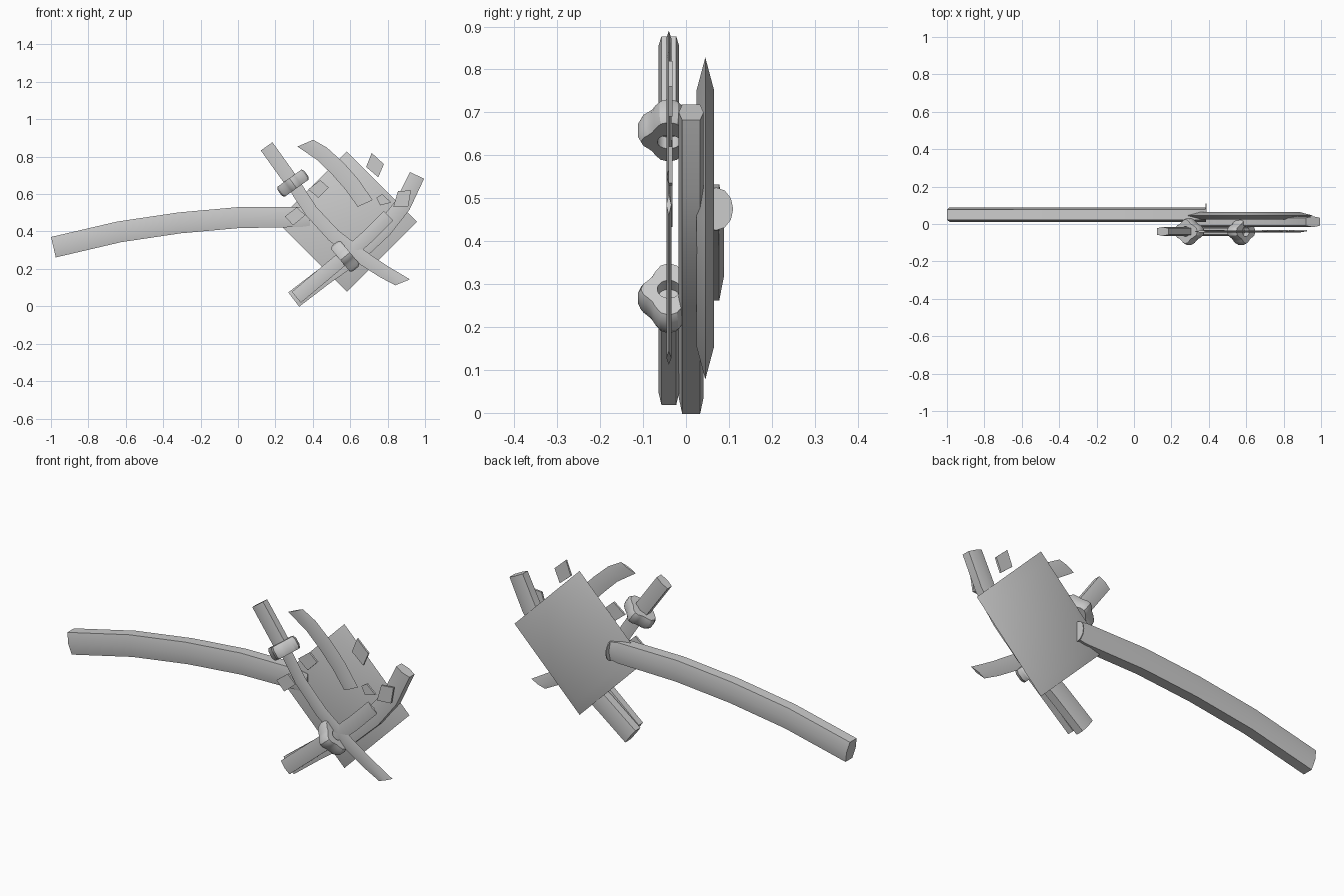
import bpy, math
from mathutils import Vector

if "Cube" in bpy.data.objects:
    bpy.data.objects.remove(bpy.data.objects["Cube"])


def make(name, verts, faces):
    mesh = bpy.data.meshes.new(name)
    mesh.from_pydata(verts, [], faces)
    ob = bpy.data.objects.new(name, mesh)
    bpy.context.collection.objects.link(ob)
    bpy.ops.object.select_all(action='DESELECT')
    ob.select_set(True)
    bpy.context.view_layer.objects.active = ob
    bpy.ops.object.mode_set(mode='EDIT')
    bpy.ops.mesh.select_all(action='SELECT')
    bpy.ops.mesh.normals_make_consistent(inside=False)
    bpy.ops.object.mode_set(mode='OBJECT')
    bpy.ops.object.shade_smooth_by_angle(angle=math.radians(30))
    return ob


def loft(name, rings, closed=False):
    """Skin equal-sized rings; closed joins last to first, otherwise cap ends."""
    n, m = len(rings[0]), len(rings)
    faces = []
    for r in range(m if closed else m - 1):
        a, b = r * n, ((r + 1) % m) * n
        faces += [(a + k, a + (k + 1) % n, b + (k + 1) % n, b + k) for k in range(n)]
    if not closed:
        faces += [tuple(range(n)), tuple(range((m - 1) * n, m * n))]
    return make(name, [p for r in rings for p in r], faces)


def sweep(name, path, widths, y, section, shear=(0, 0)):
    """Sweep a section of (width factor, y offset) along an xz path; shear slants the ends."""
    pts = [Vector((x, 0, z)) for x, z in path]
    rings = []
    for i, p in enumerate(pts):
        t = (pts[min(i + 1, len(pts) - 1)] - pts[max(i - 1, 0)]).normalized()
        if i in (0, len(pts) - 1):
            t = (pts[1] - pts[0] if i == 0 else pts[-1] - pts[-2]).normalized()
        n = Vector((-t.z, 0, t.x))
        s = shear[0] if i == 0 else shear[1] if i == len(pts) - 1 else 0
        w = widths[i] if isinstance(widths, (list, tuple)) else widths
        rings.append([p + n * (o * w) + t * (o * s) + Vector((0, y + d, 0)) for o, d in section])
    return loft(name, rings)


def grip(h):
    """Flattened six-sided section for sticks."""
    return [(1, -.72 * h), (0, -h), (-1, -.72 * h), (-1, .72 * h), (0, h), (1, .72 * h)]


BLADE = [(1, 0), (0, -.006), (-1, 0), (0, .006)]

# Square plate, thin towards its rim
plate = []
for y, r in ((.025, .30), (.045, .375), (.065, .30)):
    plate.append([(.582 + r * dx, y, .453 + r * dz) for dx, dz in ((0, 1), (1, 0), (0, -1), (-1, 0))])
loft("plate", plate)

# Long curved handle and the thin disc at its inner end
sweep("long_handle", [(-.987, .316), (-.635, .398), (-.312, .446), (0, .474), (.34, .478), (.385, .477)],
      [.056, .056, .056, .056, .054, .046], .05, grip(.038))
disc = [[(x, .07 + .04 * math.cos(a), .475 + .05 * math.sin(a))
         for a in (k * math.tau / 12 for k in range(12))] for x in (.383, .388)]
loft("handle_end_disc", disc)

# Curved scabbard in front of the plate
sweep("scabbard", [(.957, .70), (.88, .54), (.78, .415), (.64, .285), (.46, .16), (.298, .036)],
      [.042, .044, .046, .047, .048, .048], .012, grip(.029))


# Grip and lobed guard of each sword
def hilt(name, end, guard):
    sweep(name + "_grip", [end, guard], .038, -.04, grip(.024))
    a = Vector((guard[0] - end[0], 0, guard[1] - end[1])).normalized()
    u = Vector((-a.z, 0, a.x))
    c = Vector((guard[0], -.04, guard[1]))
    rings = []
    for s, off, hole in ((.9, -.033, 0), (1, -.018, 0), (1, .018, 0), (.9, .033, 0),
                         (0, .033, 1), (0, -.033, 1)):
        ring = []
        for k in range(24):
            t = k * math.tau / 24
            r = .027 if hole else s * (.070 + .008 * math.cos(2 * t) + .010 * math.cos(4 * t))
            ring.append(c + a * off + u * (r * math.cos(t)) + Vector((0, r * math.sin(t), 0)))
        rings.append(ring)
    loft(name + "_guard", rings, closed=True)


hilt("whole_sword", (.153, .855), (.294, .658))
hilt("broken_sword", (.312, .048), (.573, .267))

# Blades: one whole, one snapped, and the snapped tip
sweep("whole_blade", [(.294, .658), (.39, .51), (.51, .38), (.65, .27), (.78, .185), (.88, .128)],
      [.036, .036, .037, .038, .036, .033], -.04, BLADE, (0, .026))
sweep("broken_blade", [(.573, .267), (.69, .37), (.805, .485)], .036, -.04, BLADE)
sweep("blade_tip", [(.36, .872), (.45, .815), (.535, .735), (.61, .65), (.68, .55)],
      [.038, .042, .044, .044, .043], -.04, BLADE, (.026, .008))

# Loose blade shards
shards = [
    [(.685, .745), (.715, .82), (.78, .76), (.75, .69)],
    [(.375, .625), (.44, .675), (.485, .635), (.43, .58)],
    [(.25, .48), (.315, .53), (.36, .487), (.295, .433)],
    [(.83, .53), (.855, .615), (.925, .62), (.91, .535)],
    [(.74, .58), (.77, .60), (.82, .555), (.76, .54)],
]
for i, s in enumerate(shards):
    loft("shard_%d" % (i + 1), [[(x, y, z) for x, z in s] for y in (-.041, -.031)])
